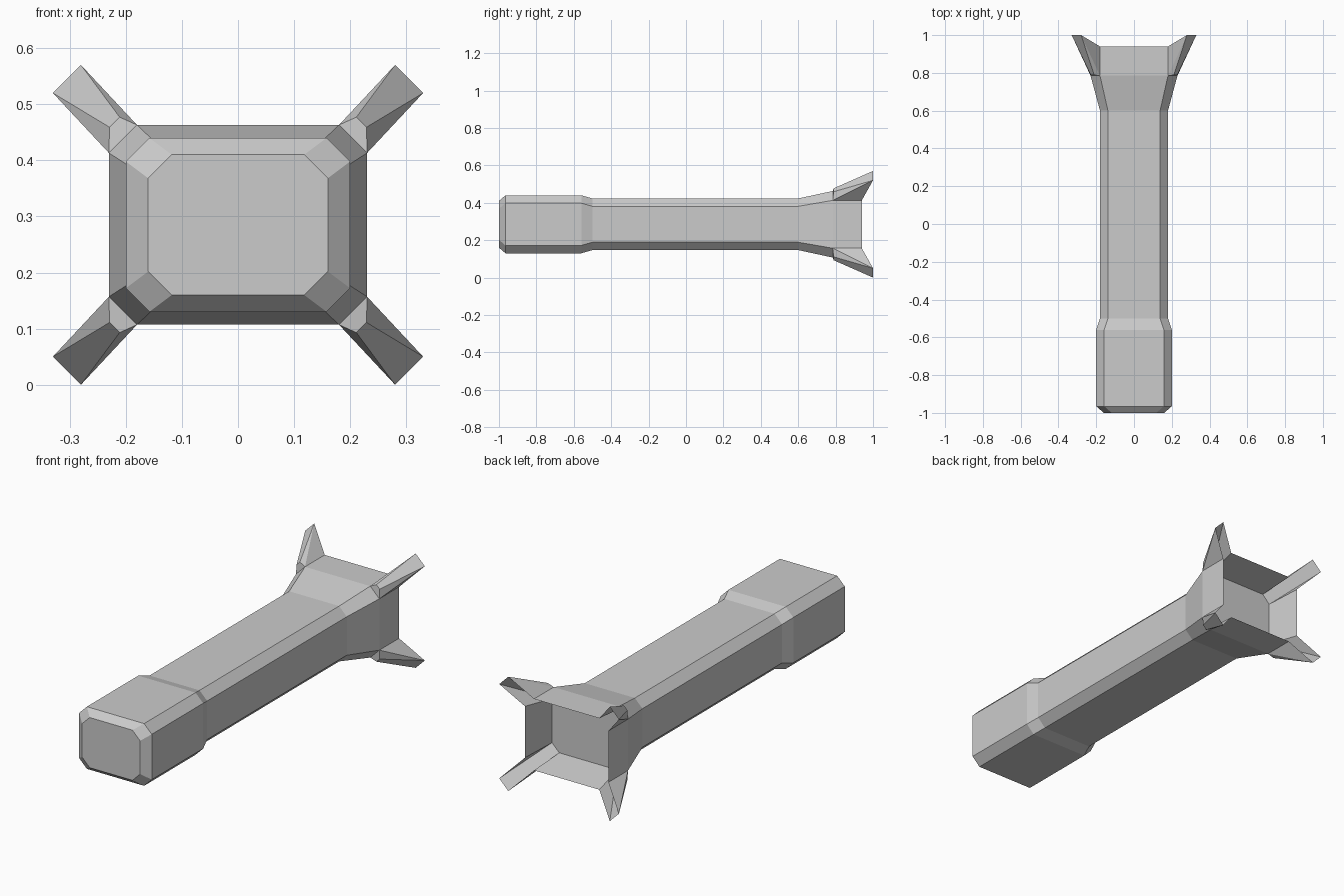
import bpy, bmesh

if "Cube" in bpy.data.objects:
    bpy.data.objects.remove(bpy.data.objects["Cube"])

ZC = 0.285  # height of the long axis


def corner(hx, hz, c, y):
    """The two chamfer points of the upper right corner at depth y."""
    return (hx, y, hz - c), (hx - c, y, hz)


def octagon(hx, hz, c, y):
    a, b = corner(hx, hz, c, y)
    pts = []
    for sx, sz in ((1, 1), (-1, 1), (-1, -1), (1, -1)):
        for p in ((a, b) if sx * sz > 0 else (b, a)):
            pts.append((p[0] * sx, p[1], p[2] * sz))
    return pts


def make_object(name, bm):
    mesh = bpy.data.meshes.new(name)
    bm.to_mesh(mesh)
    bm.free()
    ob = bpy.data.objects.new(name, mesh)
    ob.location.z = ZC
    bpy.context.collection.objects.link(ob)
    return ob


# Body: chamfered butt, grip, and flare, lofted through octagons along y
sections = [
    (0.16, 0.125, 0.042, -1.0),
    (0.20, 0.155, 0.042, -0.965),
    (0.20, 0.155, 0.042, -0.56),
    (0.18, 0.138, 0.042, -0.50),
    (0.18, 0.138, 0.042, 0.60),
    (0.23, 0.178, 0.05, 0.785),
]
bm = bmesh.new()
rings = [[bm.verts.new(p) for p in octagon(*s)] for s in sections]
bm.faces.new(rings[0])
for r0, r1 in zip(rings, rings[1:]):
    for i in range(8):
        j = (i + 1) % 8
        bm.faces.new((r0[i], r0[j], r1[j], r1[i]))
bmesh.ops.recalc_face_normals(bm, faces=bm.faces[:])
make_object("body", bm)

# Head: one quarter of the hollow collar with its prong, mirrored in x and z
bm = bmesh.new()
V = lambda p: bm.verts.new(p)
base_s, base_t = map(V, corner(0.23, 0.178, 0.05, 0.785))   # collar base
rim_s, rim_t = map(V, corner(0.23, 0.178, 0.05, 0.94))      # collar rim
cup_s, cup_t = map(V, corner(0.20, 0.15, 0.04, 0.77))       # cup floor
heel_s, heel_t = V((0.229, 0.789, 0.174)), V((0.211, 0.789, 0.192))
tip_s, tip_t = V((0.33, 1.0, 0.235)), V((0.28, 1.0, 0.285))


def on_plane(v, axis):
    co = v.co.copy()
    co[axis] = 0
    return bm.verts.new(co)


# points on the mirror planes
base_s0, rim_s0, cup_s0 = [on_plane(v, 2) for v in (base_s, rim_s, cup_s)]
base_t0, rim_t0, cup_t0 = [on_plane(v, 0) for v in (base_t, rim_t, cup_t)]
centre = V((0, 0.77, 0))

top = bm.faces.new((base_t0, base_t, rim_t, rim_t0))        # outer panels
bm.faces.new((base_s0, rim_s0, rim_s, base_s))
bm.faces.new((rim_t0, rim_t, cup_t, cup_t0))                # cup walls
bm.faces.new((rim_s0, cup_s0, cup_s, rim_s))
bm.faces.new((centre, cup_t0, cup_t, cup_s, cup_s0))        # cup floor
bm.faces.new((base_s, base_t, heel_t, heel_s))              # prong heel
bm.faces.new((heel_s, heel_t, tip_t, tip_s))                # prong back
bm.faces.new((cup_s, cup_t, tip_t, tip_s))                  # prong inside
for base, rim, heel, tip, cup in ((base_s, rim_s, heel_s, tip_s, cup_s),
                                  (base_t, rim_t, heel_t, tip_t, cup_t)):
    bm.faces.new((base, heel, tip))                         # prong flanks
    bm.faces.new((base, tip, rim))
    bm.faces.new((rim, tip, cup))
bmesh.ops.recalc_face_normals(bm, faces=bm.faces[:])
top.normal_update()
if top.normal.z < 0:
    bmesh.ops.reverse_faces(bm, faces=bm.faces[:])
head = make_object("pronged_head", bm)
mirror = head.modifiers.new("Mirror", 'MIRROR')
mirror.use_axis = (True, False, True)
